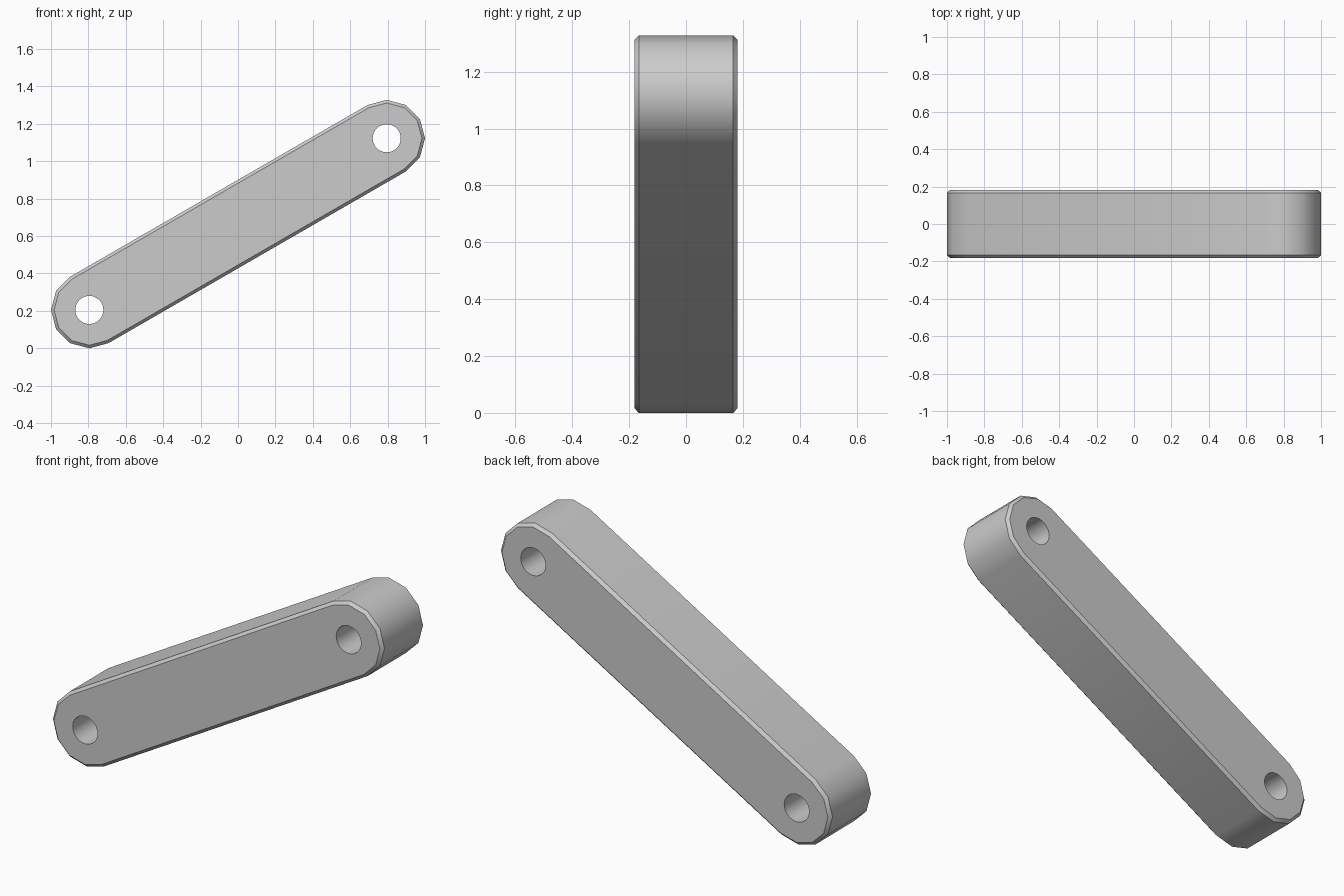
import bpy, bmesh
from math import radians, sin, cos

if "Cube" in bpy.data.objects:
    bpy.data.objects.remove(bpy.data.objects["Cube"])

TILT = radians(30)
R, HOLE_R = 0.205, 0.075        # end radius, pin hole radius
HALF_T, BEVEL = 0.182, 0.016    # half thickness, edge chamfer
CX, CZ = 0.795, 0.459           # hole offset from the bar's middle
MID_Z = R + CZ

# Bar: tilted capsule outline with six-segment ends, extruded along y
outline = []
for sign, start in ((1, -90), (-1, 90)):
    for i in range(7):
        a = TILT + radians(start + 30 * i)
        outline.append((sign * CX + R * cos(a), MID_Z + sign * CZ + R * sin(a)))

bm = bmesh.new()
cap = bm.faces.new([bm.verts.new((x, -HALF_T, z)) for x, z in outline])
ext = bmesh.ops.extrude_face_region(bm, geom=[cap], use_keep_orig=True)
bmesh.ops.translate(bm, vec=(0, 2 * HALF_T, 0),
                    verts=[g for g in ext["geom"] if isinstance(g, bmesh.types.BMVert)])
bmesh.ops.recalc_face_normals(bm, faces=bm.faces)

# Chamfer around both flat faces
rims = [e for e in bm.edges if abs(e.verts[0].co.y - e.verts[1].co.y) < 1e-5]
bmesh.ops.bevel(bm, geom=rims, offset=BEVEL, segments=1, affect='EDGES')
mesh = bpy.data.meshes.new("link_bar")
bm.to_mesh(mesh)
bm.free()
bar = bpy.data.objects.new("link_bar", mesh)
bpy.context.collection.objects.link(bar)

# Pin holes through both ends
for sign in (-1, 1):
    bpy.ops.mesh.primitive_cylinder_add(vertices=32, radius=HOLE_R, depth=1,
                                        location=(sign * CX, 0, MID_Z + sign * CZ),
                                        rotation=(radians(90), 0, 0))
    cutter = bpy.context.object
    cutter.name = "hole_cutter"
    cutter.hide_render = True
    mod = bar.modifiers.new("pin_hole", 'BOOLEAN')
    mod.operation = 'DIFFERENCE'
    mod.solver = 'EXACT'
    mod.object = cutter
    bpy.ops.object.select_all(action='DESELECT')
    bar.select_set(True)
    bpy.context.view_layer.objects.active = bar
    bpy.ops.object.modifier_apply(modifier=mod.name)
    bpy.data.objects.remove(cutter, do_unlink=True)

bpy.ops.object.shade_smooth_by_angle(angle=radians(35))
